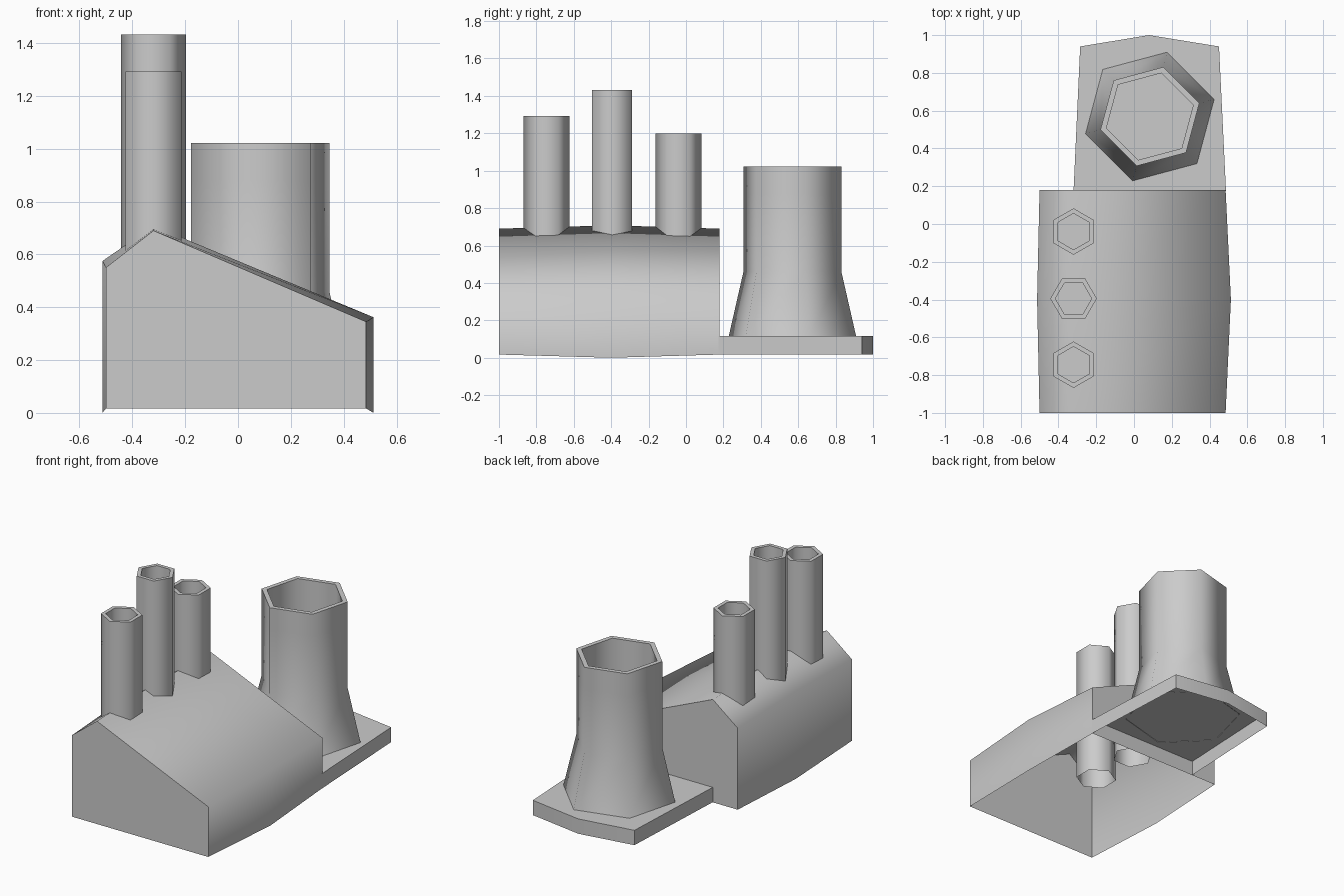
import bpy, bmesh
from math import cos, sin, radians

if "Cube" in bpy.data.objects:
    bpy.data.objects.remove(bpy.data.objects["Cube"])


def finish(name, bm):
    bmesh.ops.recalc_face_normals(bm, faces=bm.faces)
    mesh = bpy.data.meshes.new(name)
    bm.to_mesh(mesh)
    bm.free()
    obj = bpy.data.objects.new(name, mesh)
    bpy.context.collection.objects.link(obj)
    bpy.ops.object.select_all(action='DESELECT')
    obj.select_set(True)
    bpy.context.view_layer.objects.active = obj
    bpy.ops.object.shade_smooth_by_angle(angle=radians(75))
    return obj


def loft(bm, rings, closed=True):
    """Bridge successive point rings with quads; returns the vertex rings."""
    loops = [[bm.verts.new(p) for p in ring] for ring in rings]
    n = len(loops[0])
    for a, b in zip(loops, loops[1:]):
        for i in range(n if closed else n - 1):
            j = (i + 1) % n
            bm.faces.new((a[i], a[j], b[j], b[i]))
    return loops


def hex_tube(name, x, y, turn, profile):
    """Six-sided stack from (radius, z) pairs, last ring is the cup floor."""
    bm = bmesh.new()
    rings = [[(x + r * cos(radians(turn + 60 * i)),
               y + r * sin(radians(turn + 60 * i)), z) for i in range(6)]
             for r, z in profile]
    loops = loft(bm, rings)
    bm.faces.new(loops[-1])
    return finish(name, bm)


# Factory hall: asymmetric gable, slightly swollen at mid length, open below
end = [(-0.5, 0.017), (-0.5, 0.55), (-0.32, 0.69), (0.485, 0.345), (0.485, 0.017)]
mid = [(-0.513, 0.0), (-0.513, 0.575), (-0.32, 0.708), (0.513, 0.362), (0.513, 0.0)]
bm = bmesh.new()
sections = [(-1.0, end), (-0.4, mid), (0.18, end)]
loops = loft(bm, [[(x, y, z) for x, z in s] for y, s in sections], closed=False)
bm.faces.new(loops[0])
bm.faces.new(loops[-1])
finish("factory_hall", bm)

# Low platform behind the hall, open below
outline = [(-0.32, 0.175), (0.487, 0.175), (0.45, 0.94), (0.08, 1.0), (-0.285, 0.94)]
bm = bmesh.new()
loops = loft(bm, [[(x, y, z) for x, y in outline] for z in (0.018, 0.115)])
bm.faces.new(loops[-1])
# the side against the hall stays open
bm.faces.ensure_lookup_table()
bmesh.ops.delete(bm, geom=[bm.faces[0]], context='FACES_ONLY')
finish("platform", bm)

# Cooling tower with flared foot and hollow top
hex_tube("cooling_tower", 0.084, 0.569, 15,
         [(0.353, 0.113), (0.271, 0.46), (0.271, 0.88), (0.271, 1.022),
          (0.238, 1.022), (0.238, 0.62)])

# Three chimneys reaching down through the roof
for i, (y, turn, top) in enumerate([(-0.745, 30, 1.292), (-0.395, 0, 1.432),
                                    (-0.04, 30, 1.2)]):
    hex_tube(f"chimney_{i + 1}", -0.32, y, turn,
             [(0.123, 0.4), (0.123, top - 0.2), (0.123, top),
              (0.096, top), (0.096, top - 0.25)])
